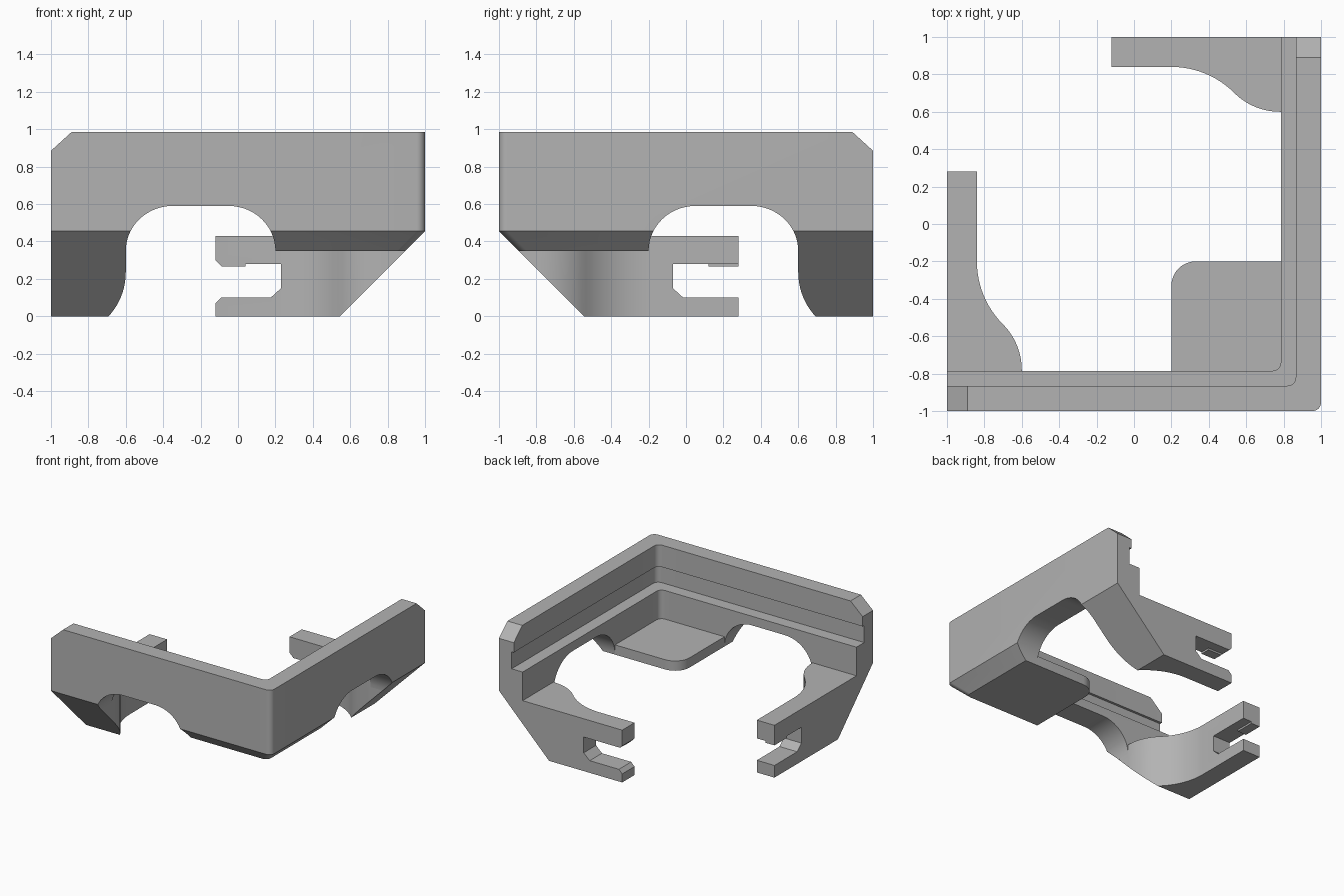
import bpy, bmesh, math

if "Cube" in bpy.data.objects:
    bpy.data.objects.remove(bpy.data.objects["Cube"])

grey = bpy.data.materials.new("plain_grey")
grey.diffuse_color = (0.45, 0.45, 0.45, 1)
grey.use_nodes = True
grey.node_tree.nodes["Principled BSDF"].inputs["Base Color"].default_value = grey.diffuse_color


def make(name, bm):
    bmesh.ops.recalc_face_normals(bm, faces=bm.faces[:])
    mesh = bpy.data.meshes.new(name)
    bm.to_mesh(mesh)
    bm.free()
    mesh.materials.append(grey)
    ob = bpy.data.objects.new(name, mesh)
    bpy.context.collection.objects.link(ob)
    return ob


def prism(name, pts, lo, hi, axis):
    """Extrude a 2D outline along an axis (outline planes: yz, xz or xy)."""
    place = {"x": lambda a, b, c: (c, a, b),
             "y": lambda a, b, c: (a, c, b),
             "z": lambda a, b, c: (a, b, c)}[axis]
    bm = bmesh.new()
    low = [bm.verts.new(place(a, b, lo)) for a, b in pts]
    high = [bm.verts.new(place(a, b, hi)) for a, b in pts]
    bm.faces.new(low)
    bm.faces.new(high)
    n = len(pts)
    for i in range(n):
        j = (i + 1) % n
        bm.faces.new((low[i], low[j], high[j], high[i]))
    return make(name, bm)


def combine(ob, other, op):
    """Apply a boolean and delete the second object."""
    mod = ob.modifiers.new("cut", "BOOLEAN")
    mod.operation, mod.object, mod.solver = op, other, "EXACT"
    bpy.context.view_layer.update()
    graph = bpy.context.evaluated_depsgraph_get()
    mesh = bpy.data.meshes.new_from_object(ob.evaluated_get(graph))
    ob.modifiers.clear()
    ob.data = mesh
    bpy.data.objects.remove(other)


def swap(ob):
    """Reflect across the diagonal through the corner."""
    bm = bmesh.new()
    bm.from_mesh(ob.data)
    for v in bm.verts:
        v.co.x, v.co.y = -v.co.y, -v.co.x
    bmesh.ops.recalc_face_normals(bm, faces=bm.faces[:])
    bm.to_mesh(ob.data)
    bm.free()
    return ob


def arc(cx, cy, rx, ry, a0, a1, n):
    out = []
    for i in range(n + 1):
        t = math.radians(a0 + (a1 - a0) * i / n)
        out.append((cx + rx * math.cos(t), cy + ry * math.sin(t)))
    return out


# L-shaped rail: stepped section (inward distance, height) swept round a rounded corner
section = [(0, .455), (0, .985), (.135, .985), (.135, .805), (.115, .805),
           (.115, .665), (.215, .665), (.215, .35), (.105, .35)]
bm = bmesh.new()
r = .045
strips = []
for d, z in section:
    path = [(-1, -1 + d)] + arc(1 - d - r, -1 + d + r, r, r, -90, 0, 8) + [(1 - d, 1)]
    strips.append([bm.verts.new((x, y, z)) for x, y in path])
for i, s in enumerate(strips):
    t = strips[(i + 1) % len(strips)]
    for k in range(len(s) - 1):
        bm.faces.new((s[k], s[k + 1], t[k + 1], t[k]))
bm.faces.new([s[0] for s in strips])
bm.faces.new([s[-1] for s in strips])
bracket = make("corner_bracket", bm)

# Arched openings and bevelled rail ends, one on each leg
arch = ([(-.6, .2)] + arc(-.35, .35, .25, .24, 180, 90, 14)
        + arc(-.05, .35, .25, .24, 90, 0, 14) + [(.2, .2)])
bevel = [(-1.1, .785), (-.79, 1.085), (-1.1, 1.085)]
bevel = [(-1.11, .785), (-.78, 1.085), (-1.11, 1.085)]
for outline in (arch, bevel):
    for flip in (False, True):
        cutter = prism("cutter", outline, -1.2, -.7, "y")
        combine(bracket, swap(cutter) if flip else cutter, "DIFFERENCE")

# Corner plate with a rounded free corner
plate = prism("corner_plate", [(.85, -.85), (.85, -.2)]
              + arc(.33, -.33, .13, .13, 90, 180, 10) + [(.2, -.85)], .35, .43, "z")


def arm(name, tip, nose, cut_lo, cut_hi):
    """Curved arm along the left side, slotted at its tip."""
    h = math.sqrt(.5)
    R, q = .475, .344
    curve = arc(-.84 + R, -.2, R, R, 180, 225, 12)
    x1, y1 = curve[-1]
    curve += arc(x1 - q * h, y1 - q * h, q, q, 45, 0, 10)[1:]
    ob = prism(name, [(-1, -1), (-1, tip), (-.84, tip)] + curve
               + [(curve[-1][0], -1)], 0, .43, "z")
    # Sloping underside
    combine(ob, prism("cutter", [(-1.1, .555), (-.445, -.1), (-1.1, -.1)],
                      -1.2, -.4, "x"), "DIFFERENCE")
    # Slot, with optional bevelled noses
    slot = [(tip - .295, .10), (tip - .35, .15), (tip - .35, .28),
            (tip - .16, .28), (tip - .16, .265)]
    if nose:
        slot += [(tip - .035, .265), (tip + .05, .35), (tip + .05, .02), (tip - .03, .10)]
    else:
        slot += [(tip + .05, .265), (tip + .05, .10)]
    combine(ob, prism("cutter", slot, -1.1, -.7, "x"), "DIFFERENCE")
    # Lip spans only part of the arm thickness
    step = [(tip - .2, .2), (tip + .05, .2), (tip + .05, .28), (tip - .2, .28)]
    combine(ob, prism("cutter", step, cut_lo, cut_hi, "x"), "DIFFERENCE")
    return ob


left_arm = arm("left_arm", .28, False, -.92, -.7)
back_arm = swap(arm("back_arm", .12, True, -1.1, -.92))

for part in (plate, left_arm, back_arm):
    combine(bracket, part, "UNION")

# Smooth curves, sharp edges
bpy.context.view_layer.objects.active = bracket
bracket.select_set(True)
bpy.ops.object.shade_smooth_by_angle(angle=math.radians(25))
